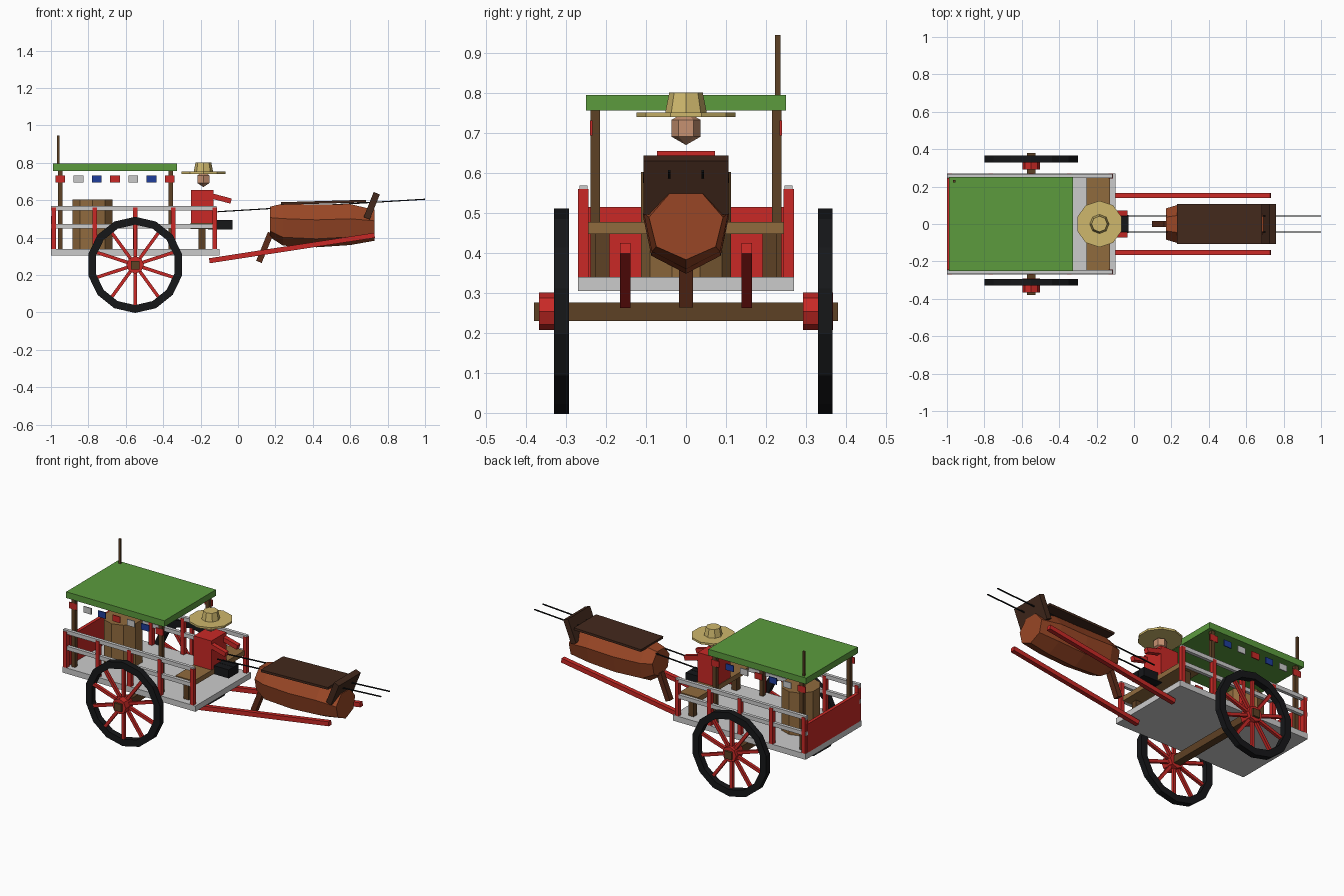
import bpy, bmesh
from math import sin, cos, pi, atan2
from mathutils import Vector, Matrix

if "Cube" in bpy.data.objects:
    bpy.data.objects.remove(bpy.data.objects["Cube"])

def mat(name, hexcol):
    m = bpy.data.materials.new(name)
    rgb = [(int(hexcol[i:i + 2], 16) / 255) ** 2.2 for i in (0, 2, 4)]
    m.diffuse_color = (*rgb, 1)
    m.use_nodes = True
    m.node_tree.nodes["Principled BSDF"].inputs["Base Color"].default_value = m.diffuse_color
    return m

RED, BLACK = mat("red", "C82D2A"), mat("black", "1C1D1F")
GREEN, BLUE = mat("green", "5C9A40"), mat("blue", "24409A")
WOOD, DARK = mat("wood", "8F6A40"), mat("dark_wood", "5E4329")
COAT, MANE = mat("coat", "97482A"), mat("mane", "452D22")
STRAW, SKIN, TAIL = mat("straw", "CDB66C"), mat("skin", "C59070"), mat("tail", "5E301F")

def finish(name, bm, m=None):
    bmesh.ops.recalc_face_normals(bm, faces=bm.faces)
    me = bpy.data.meshes.new(name)
    bm.to_mesh(me)
    bm.free()
    ob = bpy.data.objects.new(name, me)
    bpy.context.collection.objects.link(ob)
    if m:
        me.materials.append(m)
    return ob

def box(name, x, y, z, m=None):
    """Axis-aligned box from (min, max) ranges."""
    bm = bmesh.new()
    bmesh.ops.create_cube(bm, size=1)
    for v in bm.verts:
        v.co = [r[0] + (c + .5) * (r[1] - r[0]) for c, r in zip(v.co, (x, y, z))]
    return finish(name, bm, m)

def beam(name, a, b, w, m=None, depth=None):
    """Square bar from a to b; w is the width across y, depth the other one."""
    a, b = Vector(a), Vector(b)
    d = (b - a).normalized()
    side = Vector((0, 1, 0))
    up = d.cross(side).normalized()
    rot = Matrix((d, side, up)).transposed().to_4x4()
    bm = bmesh.new()
    bmesh.ops.create_cube(bm, size=1)
    bmesh.ops.scale(bm, vec=((b - a).length, w, depth or w), verts=bm.verts)
    bmesh.ops.transform(bm, matrix=Matrix.Translation((a + b) / 2) @ rot, verts=bm.verts)
    return finish(name, bm, m)

def cone(name, loc, r1, r2, h, n, m=None, axis='Z'):
    bm = bmesh.new()
    rot = Matrix.Rotation(pi / 2, 4, 'X') if axis == 'Y' else Matrix()
    bmesh.ops.create_cone(bm, cap_ends=True, segments=n, radius1=r1, radius2=r2, depth=h,
                          matrix=Matrix.Translation(loc) @ rot)
    return finish(name, bm, m)

def loft(name, rings, m, closed=False):
    """Skin a list of vertex rings; cap the ends, or join last to first."""
    bm = bmesh.new()
    rs = [[bm.verts.new(p) for p in r] for r in rings]
    n = len(rs[0])
    for a, b in zip(rs, rs[1:] + (rs[:1] if closed else [])):
        for i in range(n):
            bm.faces.new((a[i], a[(i + 1) % n], b[(i + 1) % n], b[i]))
    if not closed:
        bm.faces.new(rs[0])
        bm.faces.new(rs[-1])
    return finish(name, bm, m)

# Cart bed, back panel, axle
box("cart_bed", (-1, -.1), (-.27, .27), (.305, .34))
box("back_panel", (-1, -.98), (-.25, .25), (.34, .515), RED)
box("axle", (-.573, -.527), (-.38, .38), (.23, .276), DARK)

# Wheels: tyre ring, hub and spokes
WX, WZ = -.55, .254
for s in (-1, 1):
    c = .33 * s
    rings = []
    for i in range(14):
        t = 2 * pi * (i + .5) / 14
        rings.append([(WX + r * cos(t), y, WZ + r * sin(t))
                      for r, y in ((.257, c), (.257, c + .037), (.215, c + .037), (.215, c))])
    loft("tyre", rings, BLACK, closed=True)
    cone("hub", (WX, c, WZ), .047, .047, .075, 8, RED, 'Y')
    for i in range(10):
        t = 2 * pi * i / 10 + pi / 2
        beam("spoke", (WX + .03 * cos(t), c + .01, WZ + .03 * sin(t)),
             (WX + .225 * cos(t), c + .01, WZ + .225 * sin(t)), .018, RED)

# Everything mirrored left and right on the cart
for s in (-1, 1):
    y = .257 * s
    for z in (.46, .557):
        box("side_rail", (-1, -.115), (y - .01, y + .01), (z - .012, z + .012))
    for x in (-.985, -.765, -.55, -.345, -.125):
        box("rail_post", (x - .012, x + .012), (y - .013, y + .013), (.34, .56), RED)
    y = .227 * s
    for x in (-.95, -.36):
        box("canopy_post", (x - .012, x + .012), (y - .012, y + .012), (.34, .76), DARK)
    y = .237 * s
    for i in range(7):
        x = -.951 + i * .0977
        box("flag", (x - .026, x + .026), (y - .003, y + .003), (.694, .732), (RED, None, BLUE)[i % 3])
    y = .209 * s
    box("seat_leg", (-.21, -.175), (y - .018, y + .018), (.34, .45), DARK)
    beam("shaft", (-.153, .152 * s, .276), (.73, .152 * s, .412), .027, RED)

# Canopy, pole, seat, barrel
box("canopy_roof", (-.99, -.325), (-.25, .25), (.757, .795), GREEN)
box("pole", (-.967, -.954), (.223, .236), (.78, .945), DARK)
box("seat", (-.253, -.127), (-.245, .245), (.447, .477), WOOD)
cone("barrel", (-.778, 0, .47), .112, .112, .265, 10, WOOD)

# Driver
box("torso", (-.25, -.13), (-.072, .072), (.477, .655), RED)
for s in (-1, 1):
    beam("arm", (-.17, .057 * s, .63), (-.037, .057 * s, .595), .028, RED)
    box("leg", (-.16, -.03), (.024 * s - .023, .024 * s + .023), (.443, .495), BLACK)
    beam("rein", (-.11, .042 * s, .538), (1, .042 * s, .605), .006, BLACK)
bm = bmesh.new()
bmesh.ops.create_uvsphere(bm, u_segments=6, v_segments=3, radius=.042,
                          matrix=Matrix.Translation((-.185, 0, .712)))
finish("head", bm, SKIN)
cone("hat_brim", (-.185, 0, .746), .124, .124, .012, 10, STRAW)
cone("hat_crown", (-.185, 0, .776), .052, .042, .05, 8, STRAW)

# Draught animal: seven-sided body, back blanket, mane slab, tail
body = []
for x, cz, ry, rz in ((.17, .488, .085, .085), (.24, .475, .107, .118), (.42, .468, .111, .12),
                      (.6, .475, .109, .115), (.73, .47, .095, .087)):
    body.append([(x, ry * sin(2 * pi * i / 7), cz - rz * cos(2 * pi * i / 7)) for i in range(7)])
loft("animal_body", body, COAT)
beam("back_blanket", (.23, 0, .582), (.685, 0, .595), .216, MANE, .014)
beam("mane_slab", (.688, 0, .503), (.742, 0, .637), .213, MANE, .035)
beam("tail", (.175, 0, .425), (.112, 0, .27), .034, TAIL, .032)
